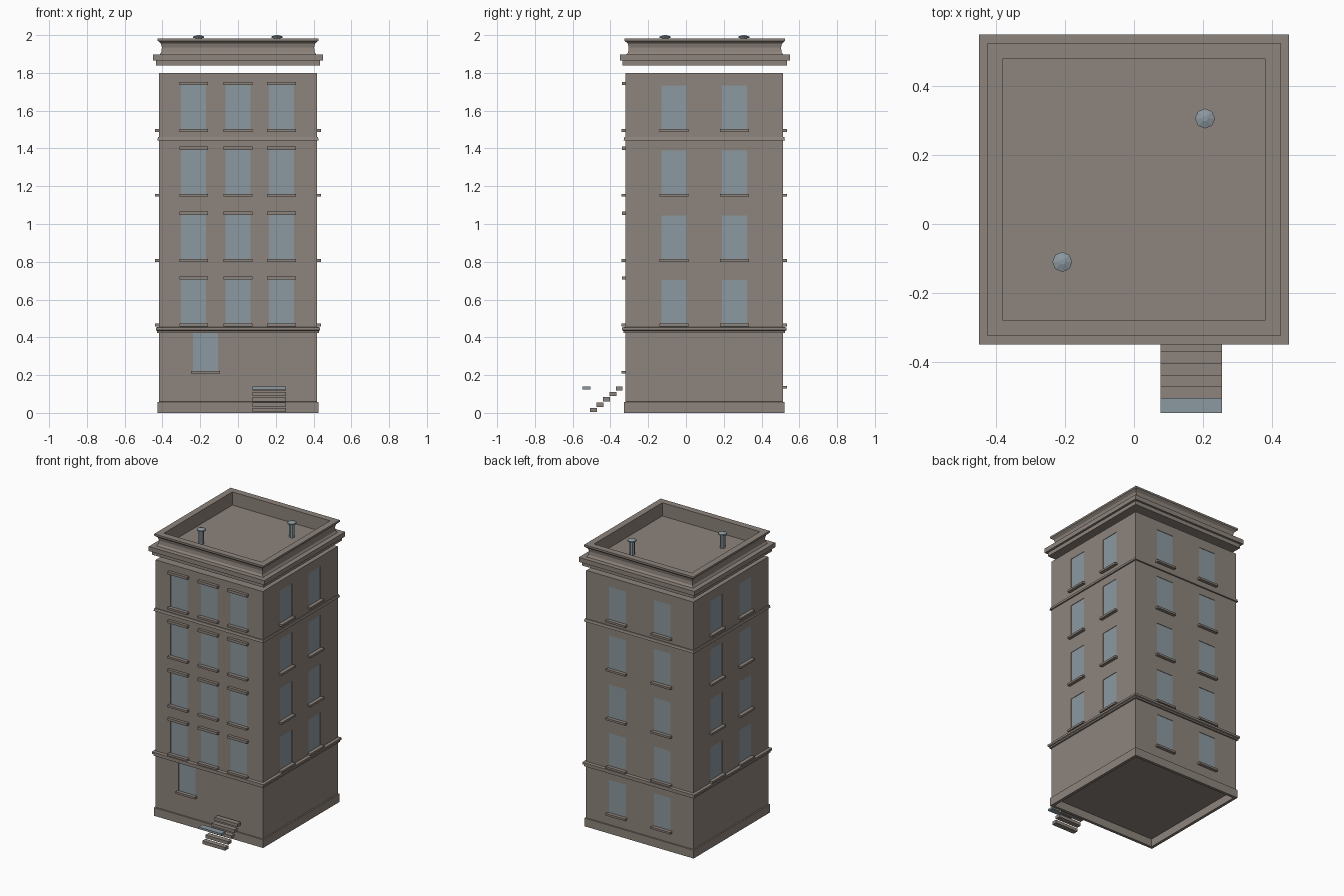
import bpy, bmesh, math
from mathutils import Matrix, Vector

cube = bpy.data.objects.get("Cube")
if cube:
    bpy.data.objects.remove(cube, do_unlink=True)

BODY_Y = 0.097   # centre of the tower
HALF = 0.417     # half width of the tower
FRONT, RIGHT, BACK, LEFT = (math.radians(a) for a in (0, 90, 180, 270))


def material(name, rgb):
    m = bpy.data.materials.new(name)
    m.use_nodes = True
    m.diffuse_color = (*rgb, 1)
    m.node_tree.nodes["Principled BSDF"].inputs["Base Color"].default_value = (*rgb, 1)
    return m


stone = material("brown_stone", (0.27, 0.23, 0.2))
glass = material("blue_grey_glass", (0.26, 0.32, 0.35))


def finish(bm, name, mat):
    bmesh.ops.recalc_face_normals(bm, faces=bm.faces)
    mesh = bpy.data.meshes.new(name)
    bm.to_mesh(mesh)
    bm.free()
    mesh.materials.append(mat)
    ob = bpy.data.objects.new(name, mesh)
    bpy.context.collection.objects.link(ob)
    return ob


def box(bm, lo, hi, matrix=Matrix()):
    lo, hi = Vector(lo), Vector(hi)
    m = matrix @ Matrix.Translation((lo + hi) / 2) @ Matrix.Diagonal((*(hi - lo), 1))
    bmesh.ops.create_cube(bm, size=1, matrix=m)


def wall_box(bm, side, u, width, z0, z1, inner, outer):
    """Box on one wall: u along it, inner and outer measured from the wall plane."""
    m = Matrix.Translation((0, BODY_Y, 0)) @ Matrix.Rotation(side, 4, "Z")
    box(bm, (u - width / 2, -HALF - outer, z0), (u + width / 2, -HALF - inner, z1), m)


def square_profile(name, profile, mat, cy=BODY_Y):
    """Sweep a (half width, height) profile around a square and cap both ends."""
    bm = bmesh.new()
    rings = [[bm.verts.new((sx * h, cy + sy * h, z))
              for sx, sy in ((-1, -1), (1, -1), (1, 1), (-1, 1))] for h, z in profile]
    for a, b in zip(rings, rings[1:]):
        for i in range(4):
            j = (i + 1) % 4
            bm.faces.new((a[i], a[j], b[j], b[i]))
    bm.faces.new(rings[0][::-1])
    bm.faces.new(rings[-1])
    return finish(bm, name, mat)


# Window layout: (wall, position along it, bottom, top, has lintel)
floors = (0.47, 0.812, 1.157, 1.5)
windows = []
for z in floors:
    windows += [(FRONT, u, z, z + 0.235, True) for u in (-0.235, 0, 0.23)]
    for side, u in ((RIGHT, 0.16), (LEFT, 0.16), (BACK, 0.175)):
        windows += [(side, s * u, z, z + 0.233, False) for s in (-1, 1)]
windows += [(BACK, s * 0.175, 0.14, 0.373, False) for s in (-1, 1)]
windows.append((FRONT, -0.172, 0.22, 0.424, False))

# Tower walls with shallow window openings
walls = square_profile("tower_walls", [(HALF, 0.055), (HALF, 1.8)], stone)
cutter_bm, pane_bm, sill_bm, lintel_bm = (bmesh.new() for _ in range(4))
for side, u, z0, z1, has_lintel in windows:
    wall_box(cutter_bm, side, u, 0.132, z0, z1, -0.008, 0.03)
    wall_box(pane_bm, side, u, 0.132, z0, z1, -0.009, -0.003)
    wall_box(sill_bm, side, u, 0.152, z0 - 0.012, z0 + 0.002, -0.006, 0.022)
    if has_lintel:
        wall_box(lintel_bm, side, u, 0.152, z1, z1 + 0.018, -0.003, 0.02)
cutter = finish(cutter_bm, "window_cutter", stone)
cutter.hide_render = True
mod = walls.modifiers.new("window_openings", "BOOLEAN")
mod.operation = "DIFFERENCE"
mod.solver = "EXACT"
mod.object = cutter
bpy.context.view_layer.update()
cut = bpy.data.meshes.new_from_object(walls.evaluated_get(bpy.context.evaluated_depsgraph_get()))
walls.modifiers.clear()
walls.data = cut
bpy.data.objects.remove(cutter, do_unlink=True)

finish(pane_bm, "window_panes", glass)
finish(sill_bm, "window_sills", stone)
finish(lintel_bm, "window_lintels", stone)

# Hollow plinth and string courses
square_profile("plinth", [(0.405, 0.057), (0.405, 0), (0.425, 0), (0.425, 0.058),
                          (0.41, 0.06)], stone)
square_profile("lower_string_course", [(0.41, 0.424), (0.428, 0.424), (0.428, 0.434),
                                       (0.435, 0.438), (0.435, 0.452), (0.41, 0.457)], stone)
square_profile("upper_string_course", [(0.41, 1.443), (0.427, 1.443), (0.423, 1.461),
                                       (0.41, 1.461)], stone)

# Floating roof: stepped cornice, coved parapet and sunken deck
square_profile("roof", [(0.435, 1.838), (0.435, 1.865), (0.45, 1.865), (0.45, 1.897),
                        (0.415, 1.897), (0.406, 1.91), (0.403, 1.935), (0.408, 1.955),
                        (0.425, 1.97), (0.425, 1.983), (0.38, 1.983), (0.38, 1.89)],
               stone, 0.1)

# Roof vents with eight-sided caps
for name, x, y in (("left_vent", 0.206, 0.306), ("right_vent", -0.208, -0.11)):
    bm = bmesh.new()
    for r1, r2, z0, z1 in ((0.018, 0.018, 1.885, 1.986), (0.029, 0.029, 1.984, 1.993),
                           (0.029, 0.008, 1.993, 2.0)):
        bmesh.ops.create_cone(bm, cap_ends=True, segments=8, radius1=r1, radius2=r2,
                              depth=z1 - z0, matrix=Matrix.Translation((x, y, (z0 + z1) / 2)))
    finish(bm, name, glass)

# Open entrance steps and the glass plate in front of them
bm = bmesh.new()
for i in range(5):
    y, z = -0.507 + i * 0.034, 0.004 + i * 0.0285
    box(bm, (0.077, y, z), (0.255, y + 0.036, z + 0.022))
finish(bm, "entrance_steps", stone)
bm = bmesh.new()
box(bm, (0.077, -0.548, 0.125), (0.255, -0.505, 0.139))
finish(bm, "entrance_glass_plate", glass)
